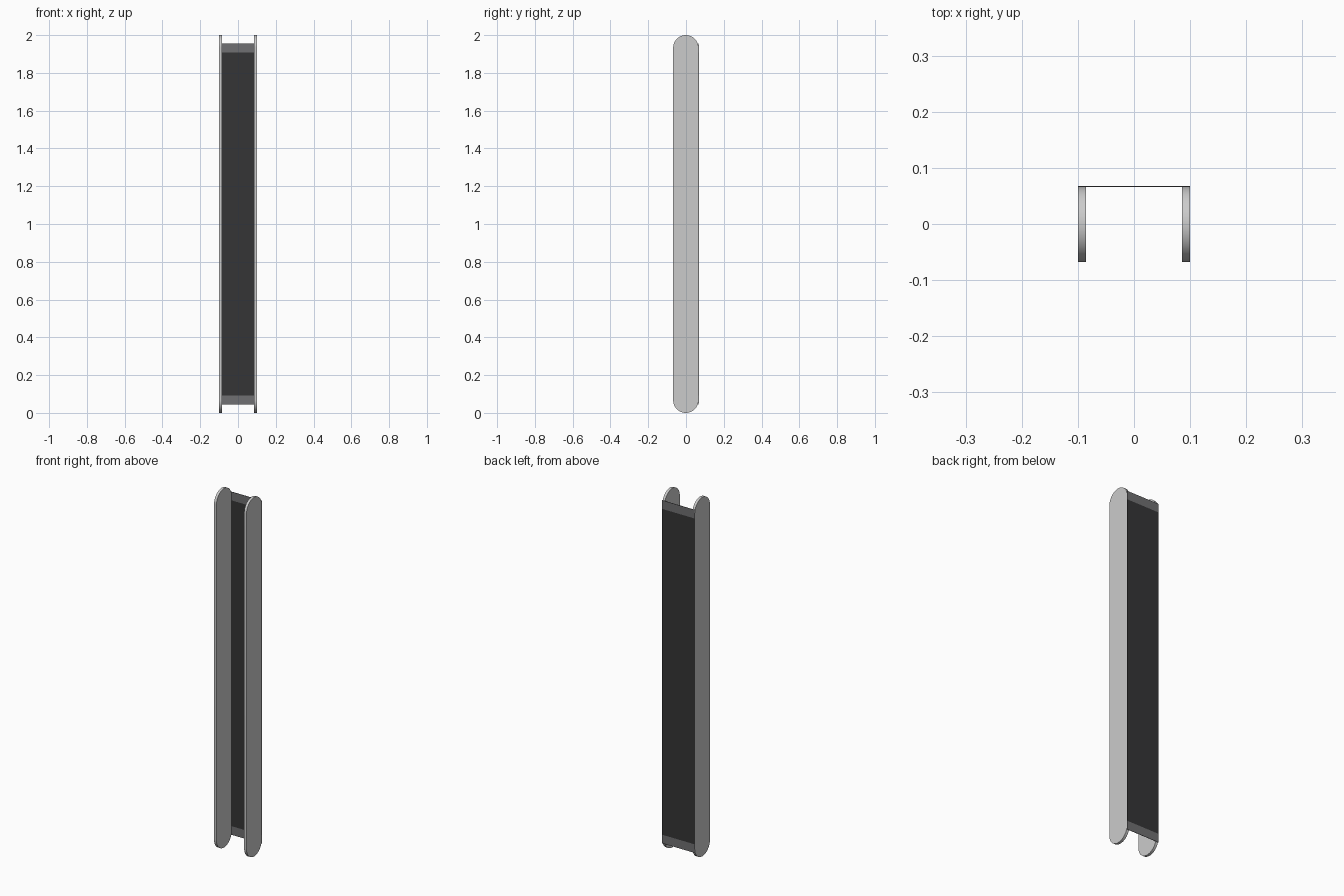
import bpy, bmesh, math

if "Cube" in bpy.data.objects:
    bpy.data.objects.remove(bpy.data.objects["Cube"])

R, H = 0.067, 2.0          # plate half width, total height
X_OUT, X_IN = 0.10, 0.0855
Y0 = -0.001                # plate centre, leaves room for the back sheet


def material(name, v):
    m = bpy.data.materials.new(name)
    m.diffuse_color = (v, v, v * 1.05, 1)
    m.use_nodes = True
    m.node_tree.nodes["Principled BSDF"].inputs["Base Color"].default_value = m.diffuse_color
    return m


def finish(bm, name, mat=None):
    bmesh.ops.recalc_face_normals(bm, faces=bm.faces)
    me = bpy.data.meshes.new(name)
    bm.to_mesh(me)
    bm.free()
    ob = bpy.data.objects.new(name, me)
    bpy.context.collection.objects.link(ob)
    if mat:
        me.materials.append(mat)
    return ob


def side_plate(name, x0, x1, n=32):
    # stadium outline extruded along x
    bm = bmesh.new()
    pts = []
    for zc, start in ((H - R, 0), (R, math.pi)):
        for i in range(n + 1):
            a = start + math.pi * i / n
            pts.append((x0, Y0 + R * math.cos(a), zc + R * math.sin(a)))
    face = bm.faces.new([bm.verts.new(p) for p in pts])
    ext = bmesh.ops.extrude_face_region(bm, geom=[face])
    verts = [v for v in ext["geom"] if isinstance(v, bmesh.types.BMVert)]
    bmesh.ops.translate(bm, verts=verts, vec=(x1 - x0, 0, 0))
    ob = finish(bm, name)
    bpy.ops.object.select_all(action='DESELECT')
    ob.select_set(True)
    bpy.context.view_layer.objects.active = ob
    bpy.ops.object.shade_smooth_by_angle(angle=math.radians(30))


def sheet(name, z0, z1, mat):
    # thin box across the back of both plates
    bm = bmesh.new()
    bmesh.ops.create_cube(bm, size=1)
    y0, y1 = Y0 + R, 0.068
    bmesh.ops.scale(bm, vec=(2 * X_OUT, y1 - y0, z1 - z0), verts=bm.verts)
    bmesh.ops.translate(bm, vec=(0, (y0 + y1) / 2, (z0 + z1) / 2), verts=bm.verts)
    finish(bm, name, mat)


# Side plates
side_plate("left_side_plate", -X_OUT, -X_IN)
side_plate("right_side_plate", X_IN, X_OUT)

# Back sheet: dark panel with a grey strip at each end
dark = material("dark_panel", 0.035)
grey = material("strip_grey", 0.16)
sheet("back_panel", 0.093, 1.908, dark)
sheet("bottom_strip", 0.045, 0.093, grey)
sheet("top_strip", 1.908, 1.956, grey)
